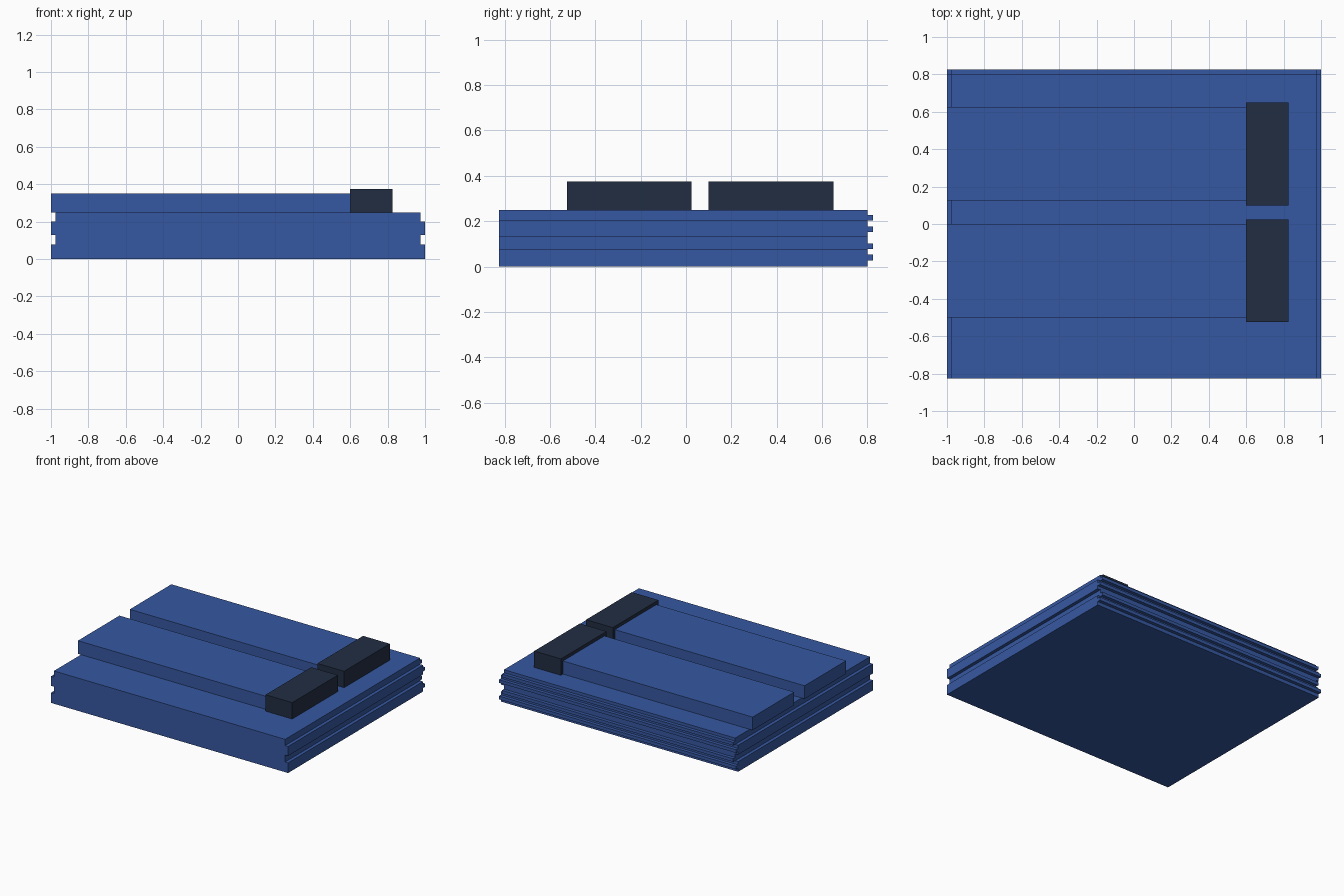
import bpy

if "Cube" in bpy.data.objects:
    bpy.data.objects.remove(bpy.data.objects["Cube"])


def material(name, rgb):
    m = bpy.data.materials.new(name)
    m.diffuse_color = (*rgb, 1)
    m.use_nodes = True
    m.node_tree.nodes["Principled BSDF"].inputs["Base Color"].default_value = m.diffuse_color
    return m


BLUE = material("blue", (0.037, 0.098, 0.36))
DARK = material("dark navy", (0.016, 0.027, 0.055))


def box(name, x, y, z, mat):
    """Axis-aligned box from (min, max) ranges."""
    bpy.ops.mesh.primitive_cube_add(size=1)
    ob = bpy.context.object
    ob.name = name
    for v in ob.data.vertices:
        v.co = [r[0] if c < 0 else r[1] for c, r in zip(v.co, (x, y, z))]
    ob.data.materials.append(mat)
    return ob


FULL, INSET = (-1, 1), (-0.975, 0.975)

# Stacked base layers: the inset layers leave grooves along both sides
for i, (x, z) in enumerate([(FULL, (0, 0.077)), (INSET, (0.077, 0.13)),
                            (FULL, (0.13, 0.202)), (INSET, (0.202, 0.25))]):
    box(f"base_layer_{i + 1}", x, (-0.825, 0.8), z, BLUE)

# Thin ribs along the back
for i, (x, z) in enumerate([(FULL, (0.027, 0.052)), (INSET, (0.078, 0.102)),
                            (FULL, (0.153, 0.177)), (INSET, (0.203, 0.227))]):
    box(f"back_rib_{i + 1}", x, (0.8, 0.825), z, BLUE)

# Two raised rails with a dark end block each
for i, (rail_y, block_y) in enumerate([((-0.5, 0), (-0.525, 0.025)),
                                       ((0.125, 0.625), (0.1, 0.65))]):
    box(f"top_rail_{i + 1}", (-1, 0.6), rail_y, (0.25, 0.35), BLUE)
    box(f"end_block_{i + 1}", (0.6, 0.825), block_y, (0.25, 0.375), DARK)
